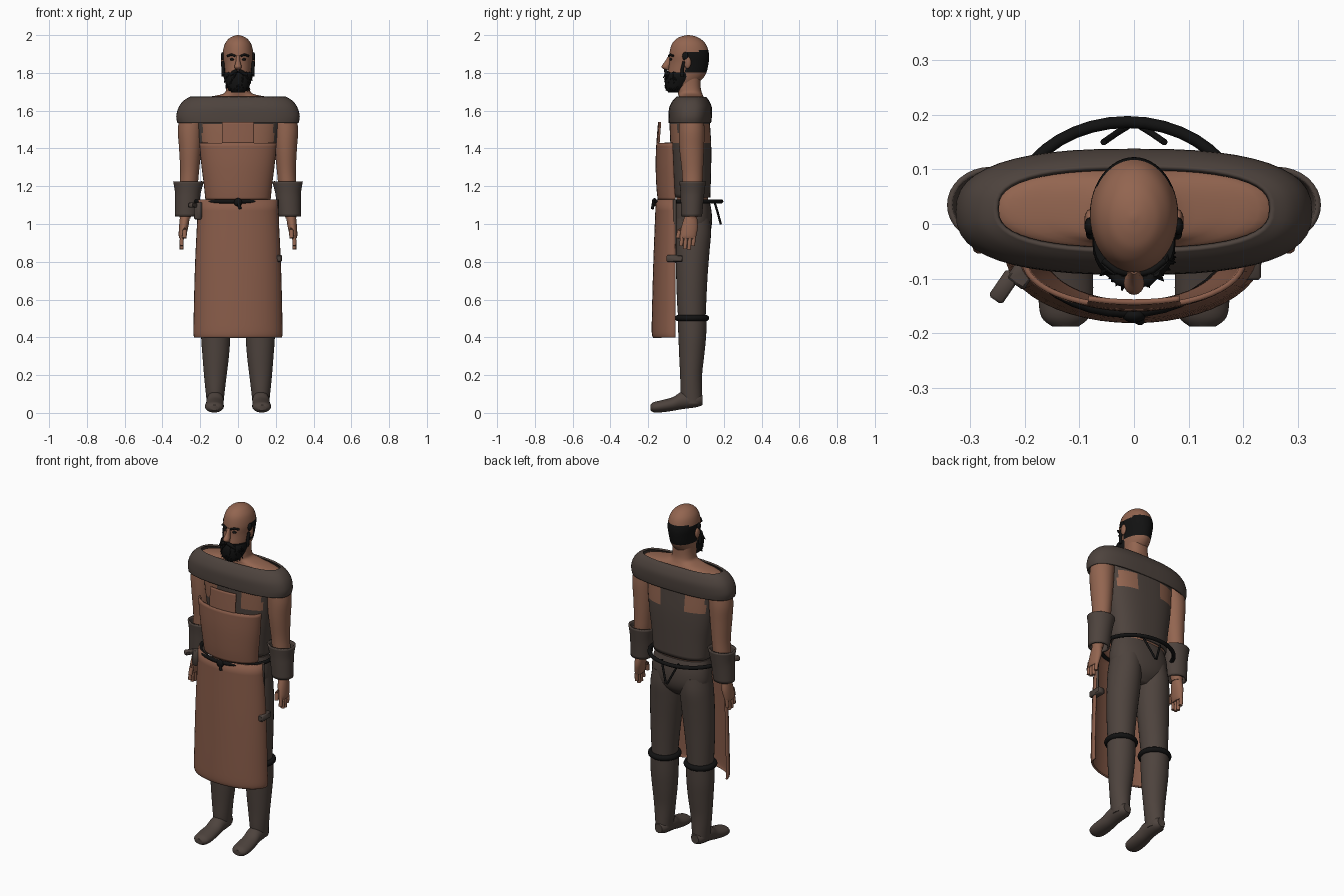
import bpy, bmesh, math, random
from mathutils import Vector, Matrix

cube = bpy.data.objects.get("Cube")
if cube:
    bpy.data.objects.remove(cube, do_unlink=True)
random.seed(4)


def material(name, rgb):
    m = bpy.data.materials.new(name)
    m.use_nodes = True
    m.diffuse_color = (*rgb, 1)
    m.node_tree.nodes["Principled BSDF"].inputs["Base Color"].default_value = (*rgb, 1)
    return m


SKIN = material("skin", (0.29, 0.13, 0.08))
LEATHER = material("apron_leather", (0.25, 0.108, 0.068))
CLOTH = material("dark_cloth", (0.075, 0.056, 0.047))
BLACK = material("black", (0.006, 0.006, 0.006))
SIDES = (("left", 1), ("right", -1))


def finish(name, bm, mats, rule=None, thick=0):
    bmesh.ops.recalc_face_normals(bm, faces=bm.faces)
    if rule:
        for f in bm.faces:
            f.material_index = int(rule(f.calc_center_median()))
    me = bpy.data.meshes.new(name)
    bm.to_mesh(me)
    bm.free()
    for m in mats:
        me.materials.append(m)
    me.shade_smooth()
    me.set_sharp_from_angle(angle=math.radians(45))
    ob = bpy.data.objects.new(name, me)
    bpy.context.collection.objects.link(ob)
    if thick:
        mod = ob.modifiers.new("thickness", 'SOLIDIFY')
        mod.thickness = thick
        mod.offset = 0
    return ob


def smooth_rows(rows, steps):
    """Catmull-Rom interpolation between section tuples."""
    out = []
    for i in range(len(rows) - 1):
        a, b, c, d = (Vector(rows[max(0, min(len(rows) - 1, j))]) for j in range(i - 1, i + 3))
        for k in range(steps):
            t = k / steps
            out.append(0.5 * (2 * b + (c - a) * t + (2 * a - 5 * b + 4 * c - d) * t * t
                              + (3 * b - a - 3 * c + d) * t ** 3))
    return out + [Vector(rows[-1])]


def skin_grid(bm, grid, closed):
    for r, s in zip(grid, grid[1:]):
        for i in range(len(r) - (not closed)):
            j = (i + 1) % len(r)
            bm.faces.new((r[i], r[j], s[j], s[i]))


def loft(name, rows, mats, p=2.0, n=32, steps=4, cap=True, rule=None, thick=0, along_y=False, side=1):
    """Rows are (height, centre x, centre depth, radius x, radius depth)."""
    bm = bmesh.new()
    grid = []
    for h, cx, cd, rx, rd in smooth_rows([tuple(map(float, r)) for r in rows], steps):
        ring = []
        for i in range(n):
            c, s = math.cos(math.tau * i / n), math.sin(math.tau * i / n)
            x = side * cx + rx * math.copysign(abs(c) ** (2 / p), c)
            d = cd + rd * math.copysign(abs(s) ** (2 / p), s)
            ring.append(bm.verts.new((x, h, d) if along_y else (x, d, h)))
        grid.append(ring)
    skin_grid(bm, grid, True)
    if cap:
        bm.faces.new(grid[0])
        bm.faces.new(grid[-1])
    return finish(name, bm, mats, rule, thick)


def sheet(name, rows, mat, reach=1.0, n=24):
    """Curved front panel; rows are (height, half width, front y, side y)."""
    bm = bmesh.new()
    grid = []
    for z, w, front, back in smooth_rows(rows, 4):
        angles = [math.asin(reach) * (2 * i / n - 1) for i in range(n + 1)]
        grid.append([bm.verts.new((w * math.sin(a), back + (front - back) * math.cos(a), z)) for a in angles])
    skin_grid(bm, grid, False)
    return finish(name, bm, [mat], thick=0.01)


def tube(name, pts, radius, mat, cyclic=False, n=10):
    bm = bmesh.new()
    pts = [Vector(p) for p in pts]
    grid = []
    for i, p in enumerate(pts):
        if cyclic:
            d = pts[(i + 1) % len(pts)] - pts[i - 1]
        else:
            d = pts[min(i + 1, len(pts) - 1)] - pts[max(i - 1, 0)]
        d.normalize()
        u = d.cross(Vector((0, 0, 1)) if abs(d.z) < 0.8 else Vector((0, 1, 0))).normalized()
        v = d.cross(u)
        grid.append([bm.verts.new(p + radius * (u * math.cos(math.tau * k / n) + v * math.sin(math.tau * k / n)))
                     for k in range(n)])
    skin_grid(bm, grid + grid[:1] if cyclic else grid, True)
    if not cyclic:
        bm.faces.new(grid[0])
        bm.faces.new(grid[-1])
    return finish(name, bm, [mat])


def oval(cx, cy, z, rx, ry, n=40):
    return [(cx + rx * math.cos(math.tau * i / n), cy + ry * math.sin(math.tau * i / n), z) for i in range(n)]


def ball(name, loc, size, mat):
    bm = bmesh.new()
    m = Matrix.Translation(loc) @ Matrix.Diagonal((*size, 1))
    bmesh.ops.create_uvsphere(bm, u_segments=16, v_segments=10, radius=1, matrix=m)
    return finish(name, bm, [mat])


def box(name, loc, size, mat, turn=0):
    bm = bmesh.new()
    m = Matrix.Translation(loc) @ Matrix.Rotation(turn, 4, 'Z') @ Matrix.Diagonal((*size, 1))
    bmesh.ops.create_cube(bm, size=1, matrix=m)
    bmesh.ops.bevel(bm, geom=bm.edges[:], offset=0.005, segments=1, affect='EDGES')
    return finish(name, bm, [mat])


# Body and neck
loft("body", [(1.06, 0, .035, .15, .08), (1.25, 0, .03, .168, .088), (1.43, 0, .025, .19, .092),
              (1.56, 0, .022, .23, .09), (1.62, 0, .025, .255, .088), (1.655, 0, .027, .245, .075),
              (1.672, 0, .028, .16, .066), (1.69, 0, .022, .078, .064), (1.72, 0, .015, .062, .063),
              (1.78, 0, .015, .06, .062)], [SKIN], p=2.4)

# Shirt with open patches at the armholes, and the shoulder mantle
loft("shirt", [(1.14, 0, .035, .168, .09), (1.25, 0, .03, .18, .098), (1.35, 0, .028, .195, .102),
               (1.43, 0, .025, .205, .104), (1.53, 0, .02, .215, .103), (1.57, 0, .02, .22, .1)],
     [CLOTH, SKIN], p=2.5, n=64, cap=False, thick=0.008,
     rule=lambda c: 1.43 < c.z < 1.53 and .085 < abs(c.x) < .185)
loft("shoulder_mantle", [(1.535, 0, .02, .316, .108), (1.57, 0, .022, .322, .11), (1.615, 0, .024, .31, .108),
                         (1.65, 0, .026, .284, .092), (1.67, 0, .028, .25, .074)],
     [CLOTH], p=2.6, n=48, cap=False, thick=0.01)

# Apron
sheet("apron_skirt", [(1.13, .205, -.155, -.06), (.8, .222, -.168, -.056), (.5, .23, -.176, -.055),
                      (.42, .231, -.176, -.055), (.4, .226, -.17, -.055)], LEATHER)
sheet("apron_bib", [(1.13, .168, -.145, -.055), (1.2, .175, -.152, -.06), (1.32, .19, -.156, -.065),
                    (1.43, .2, -.152, -.07)], LEATHER)
sheet("bib_top_panel", [(1.425, .2, -.152, -.07), (1.48, .2, -.148, -.07), (1.54, .2, -.143, -.07)],
      LEATHER, reach=0.42)

# Belt, knot and tails
tube("belt", oval(-.012, .013, 1.12, .212, .174), .011, BLACK, cyclic=True)
ball("belt_knot", (0, -.167, 1.115), (.022, .014, .022), BLACK)
tube("front_belt_tail", [(0, -.172, 1.12), (.012, -.178, 1.08)], .008, BLACK)
for word, s in SIDES:
    tube(word + "_belt_tail", [(s * .056, .15, 1.12), (s * .03, .168, 1.06), (s * .004, .184, 1.0)], .006, BLACK)

# Hammer and pouch hung from the belt
tube("hammer_handle", [(.207, -.06, 1.13), (.21, -.06, .82)], .009, CLOTH)
box("hammer_head", (.212, -.06, .818), (.042, .085, .036), CLOTH)
box("pouch", (-.205, -.09, 1.07), (.04, .05, .09), CLOTH, -.6)
box("pouch_clasp", (-.238, -.115, 1.1), (.03, .06, .025), CLOTH, -.6)

# Trousers seat
loft("trouser_seat", [(1.13, 0, .033, .165, .09), (1.06, 0, .036, .178, .1), (.99, 0, .036, .175, .1),
                      (.94, 0, .034, .13, .085), (.9, 0, .032, .06, .05)], [CLOTH], p=2.3)

for word, s in SIDES:
    # Legs and boots
    loft(word + "_trouser_leg", [(1.03, .088, .036, .085, .09), (.95, .096, .036, .09, .096),
                                 (.85, .102, .034, .092, .09), (.72, .11, .031, .086, .083),
                                 (.58, .116, .03, .076, .077), (.46, .118, .032, .068, .07)], [CLOTH], side=s)
    loft(word + "_boot_shaft", [(.495, .118, .033, .078, .077), (.4, .118, .033, .077, .073),
                                (.3, .118, .03, .07, .066), (.2, .12, .027, .06, .058),
                                (.1, .121, .028, .049, .056), (.05, .121, .033, .044, .05)], [CLOTH], side=s)
    loft(word + "_boot_foot", [(.088, .12, .068, .024, .026), (.055, .12, .068, .042, .038),
                               (-.02, .121, .066, .045, .046), (-.07, .123, .047, .047, .036),
                               (-.13, .125, .035, .05, .032), (-.17, .126, .03, .044, .027),
                               (-.188, .126, .028, .024, .015)], [CLOTH], along_y=True, side=s)
    tube(word + "_knee_strap", oval(s * .118, .032, .502, .076, .075), .016, BLACK, cyclic=True)

    # Arms and bracers
    loft(word + "_arm", [(1.6, .24, .028, .065, .06), (1.5, .252, .03, .066, .068), (1.4, .253, .03, .059, .065),
                         (1.28, .256, .034, .05, .056), (1.2, .262, .034, .047, .052),
                         (1.08, .276, .03, .036, .038), (1.03, .28, .026, .028, .032)], [SKIN], side=s)
    loft(word + "_bracer", [(1.04, .273, .03, .055, .05), (1.12, .268, .032, .06, .055),
                            (1.17, .265, .034, .064, .059), (1.225, .262, .035, .076, .065)],
         [CLOTH], cap=False, thick=0.01, side=s)

    # Hands
    loft(word + "_palm", [(1.05, .28, .026, .026, .03), (.99, .287, .02, .025, .043),
                          (.94, .294, .012, .02, .043), (.922, .296, .012, .014, .038)], [SKIN], side=s)
    for i, tip in enumerate((.885, .868, .865, .885)):
        y = -.02 + i * .021
        tube(f"{word}_finger_{i + 1}", [(s * .294, y, .945), (s * .299, y - .003, .91), (s * .298, y - .006, tip)],
             .0105, SKIN)
    tube(word + "_thumb", [(s * .284, -.005, 1.0), (s * .282, -.035, .965), (s * .284, -.043, .925)], .012, SKIN)

    # Facial features in pairs
    ball(word + "_ear", (s * .081, .008, 1.855), (.01, .019, .032), SKIN)
    ball(word + "_temple_hair", (s * .081, -.004, 1.888), (.01, .016, .022), BLACK)
    ball(word + "_eye", (s * .031, -.079, 1.872), (.012, .009, .007), BLACK)
    tube(word + "_eyebrow", [(s * .014, -.09, 1.889), (s * .034, -.085, 1.897), (s * .056, -.067, 1.89)], .006, BLACK)
    tube(word + "_moustache", [(s * .004, -.108, 1.812), (s * .026, -.104, 1.802), (s * .045, -.085, 1.78)], .01, BLACK)
    tube(word + "_sideburn", [(s * .077, -.02, 1.78), (s * .079, -.02, 1.82), (s * .08, -.01, 1.86)], .009, BLACK)

# Head with cropped hair around the back
loft("head", [(1.705, 0, -.04, .04, .05), (1.74, 0, -.02, .058, .078), (1.79, 0, .003, .069, .1),
              (1.85, 0, .015, .076, .104), (1.9, 0, .017, .081, .105), (1.95, 0, .015, .071, .091),
              (1.98, 0, .013, .05, .064), (1.994, 0, .013, .027, .035), (2.0, 0, .013, .004, .005)],
     [SKIN, BLACK], n=48, steps=5,
     rule=lambda c: c.y > -.005 and 1.8 < c.z < 1.905 + .15 * c.y)
loft("nose", [(1.816, 0, -.098, .012, .012), (1.832, 0, -.108, .019, .022), (1.86, 0, -.094, .012, .018),
              (1.892, 0, -.08, .009, .012)], [SKIN], n=16)

# Beard with ragged tufts
loft("beard", [(1.695, 0, -.06, .03, .032), (1.715, 0, -.056, .053, .05), (1.75, 0, -.044, .068, .068),
               (1.78, 0, -.036, .076, .074), (1.803, 0, -.03, .074, .07)], [BLACK], p=2.2)
bm = bmesh.new()
for _ in range(45):
    a = random.uniform(math.pi, math.tau)
    z = random.uniform(1.71, 1.79)
    r = .05 + (z - 1.71) * .25
    spot = Vector((r * math.cos(a), -.045 + r * math.sin(a), z))
    out = Vector((math.cos(a), math.sin(a), -1.2))
    bmesh.ops.create_cone(bm, cap_ends=True, segments=6, radius1=.011, radius2=.001, depth=.035,
                          matrix=Matrix.Translation(spot) @ out.to_track_quat('Z', 'Y').to_matrix().to_4x4())
finish("beard_tufts", bm, [BLACK])
